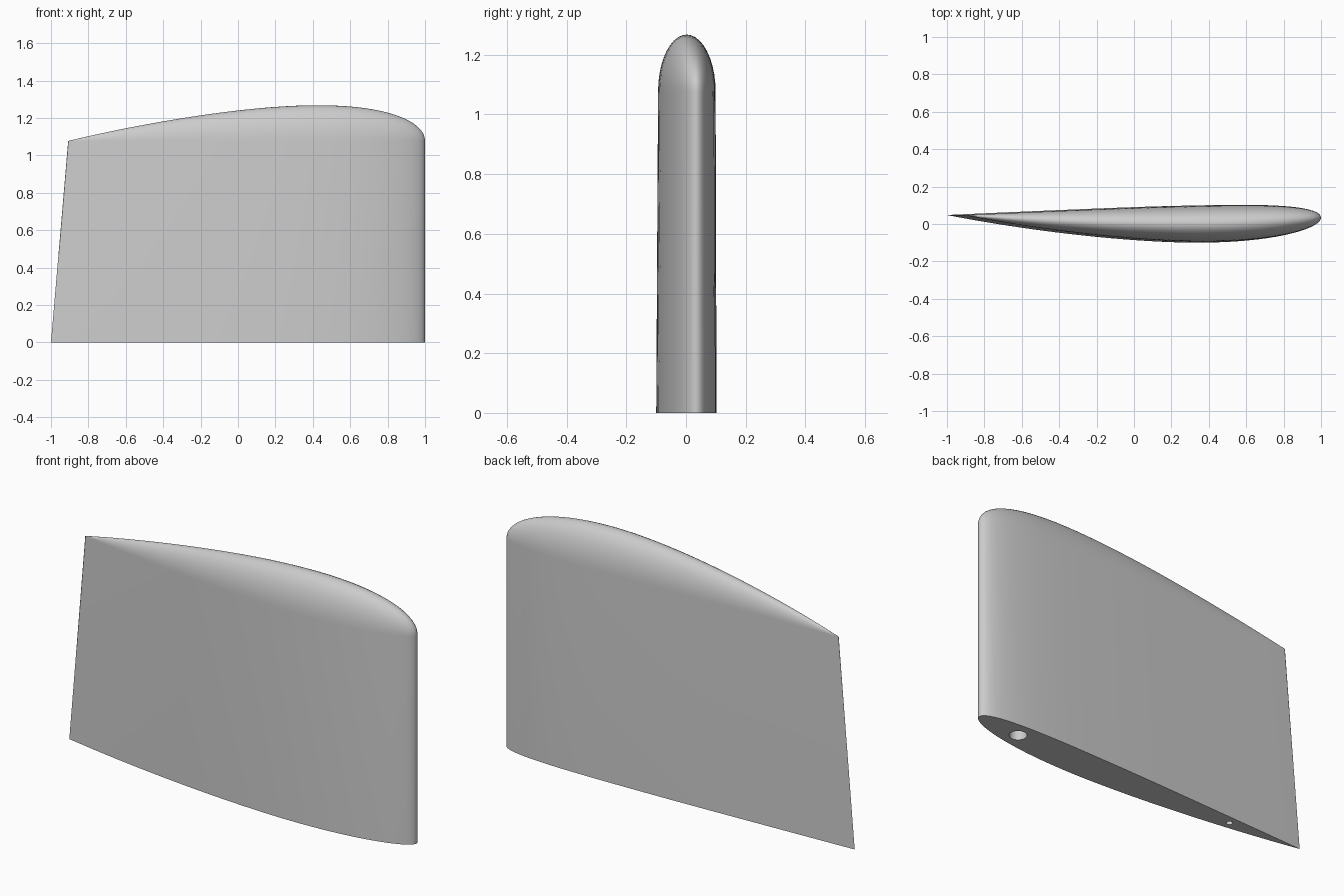
import bpy, bmesh, math

if "Cube" in bpy.data.objects:
    bpy.data.objects.remove(bpy.data.objects["Cube"])

STATIONS = 44      # chordwise divisions
ARC = 20           # divisions over the rounded tip
TIP_Z = 1.077      # height where the rounded tip begins
TAPER = 0.954      # tip chord / root chord
BASE_Y = 0.034     # leading edge offset
CHORD = 2.0

grey = bpy.data.materials.new("light_grey")
grey.diffuse_color = (0.6, 0.6, 0.6, 1)
grey.use_nodes = True
grey.node_tree.nodes["Principled BSDF"].inputs["Base Color"].default_value = grey.diffuse_color


def half_thickness(u):
    """Ten percent thick section with a closed trailing edge."""
    return CHORD * 0.5 * (0.2969 * math.sqrt(u) - 0.126 * u - 0.3516 * u**2
                          + 0.2843 * u**3 - 0.1036 * u**4)


def mean_line(u):
    """Two percent camber at 40% chord, bowed towards the front."""
    p = 0.4
    k = p * p if u < p else (1 - p) ** 2
    base = 0 if u < p else 1 - 2 * p
    return 0.014 * u - CHORD * 0.02 / k * (base + 2 * p * u - u * u)


def column(u):
    """Line of points: root front, over the tip, root back."""
    m, t = mean_line(u), max(half_thickness(u), 0.0)
    pts = [(1 - CHORD * u, BASE_Y + m - t, 0)]
    m, t = m * TAPER, t * TAPER
    x = 1 - CHORD * TAPER * u
    for j in range(ARC + 1):
        a = math.pi * j / ARC
        pts.append((x, BASE_Y + m - t * math.cos(a), TIP_Z + 2 * t * math.sin(a)))
    m, t = mean_line(u), max(half_thickness(u), 0.0)
    pts.append((1 - CHORD * u, BASE_Y + m + t, 0))
    return pts


# Blade skin with a rounded tip and a flat root
bm = bmesh.new()
cols = []
for i in range(STATIONS + 1):
    u = (1 - math.cos(math.pi * i / STATIONS)) / 2
    cols.append([bm.verts.new(p) for p in column(u)])
for a, b in zip(cols, cols[1:]):
    for j in range(len(a) - 1):
        bm.faces.new((a[j], a[j + 1], b[j + 1], b[j]))
    bm.faces.new((a[-1], a[0], b[0], b[-1]))
bmesh.ops.remove_doubles(bm, verts=bm.verts, dist=1e-5)
bmesh.ops.dissolve_degenerate(bm, edges=bm.edges, dist=1e-6)
bmesh.ops.recalc_face_normals(bm, faces=bm.faces)
mesh = bpy.data.meshes.new("blade")
bm.to_mesh(mesh)
bm.free()
mesh.materials.append(grey)
blade = bpy.data.objects.new("blade", mesh)
bpy.context.collection.objects.link(blade)
bpy.context.view_layer.objects.active = blade


# Round sockets bored into the root
def bore(name, u, radius, depth):
    bpy.ops.mesh.primitive_cylinder_add(
        vertices=32, radius=radius, depth=depth + 0.1,
        location=(1 - CHORD * u, BASE_Y + mean_line(u), (depth - 0.1) / 2))
    cutter = bpy.context.object
    cutter.name = name
    cutter.hide_render = True
    cutter.data.materials.append(grey)
    mod = blade.modifiers.new(name, 'BOOLEAN')
    mod.operation = 'DIFFERENCE'
    mod.solver = 'EXACT'
    mod.object = cutter
    bpy.context.view_layer.objects.active = blade
    bpy.ops.object.modifier_apply(modifier=name)
    bpy.data.objects.remove(cutter)


bore("spar_socket", 0.13, 0.043, 0.6)
bore("pin_socket", 0.79, 0.016, 0.3)

# Smooth skin, crisp root and trailing edges
bpy.ops.object.select_all(action='DESELECT')
blade.select_set(True)
bpy.context.view_layer.objects.active = blade
bpy.ops.object.shade_smooth_by_angle(angle=math.radians(35))
